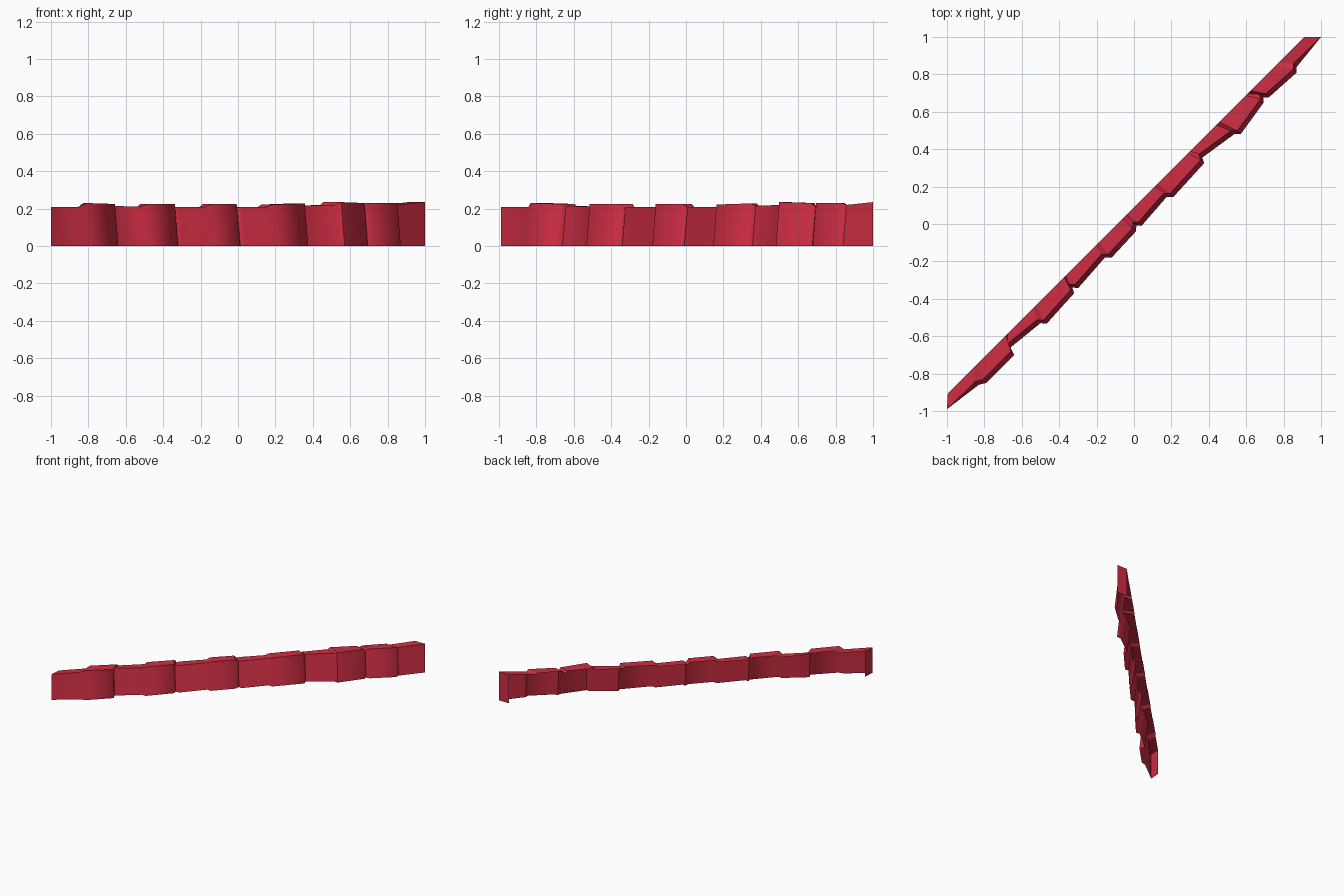
import bpy
import bmesh
from mathutils import Vector

default_cube = bpy.data.objects.get("Cube")
if default_cube:
    bpy.data.objects.remove(default_cube, do_unlink=True)


def make_material(name, color):
    material = bpy.data.materials.new(name)
    material.diffuse_color = color
    material.use_nodes = True
    shader = material.node_tree.nodes.get("Principled BSDF")
    shader.inputs["Base Color"].default_value = color
    shader.inputs["Roughness"].default_value = 0.8
    return material


# Wall foot outline: distance along the diagonal, offset outward, top height, crease
SOFT, CREASE = False, True
outline = [
    (-.995, -.005, .21, SOFT),
    (-.845, .015, .21, SOFT),
    (-.82, .03, .23, SOFT),
    (-.67, .03, .225, SOFT),
    (-.66, 0, .215, CREASE),
    (-.515, .015, .21, SOFT),
    (-.5, .033, .225, SOFT),
    (-.345, .025, .225, SOFT),
    (-.335, .005, .205, CREASE),
    (-.32, .022, .21, SOFT),
    (-.168, .012, .21, SOFT),
    (-.15, .03, .225, SOFT),
    (-.015, .025, .225, SOFT),
    (.003, .01, .205, CREASE),
    (.015, .025, .21, SOFT),
    (.16, .015, .21, SOFT),
    (.178, .033, .222, SOFT),
    (.35, .025, .228, SOFT),
    (.36, .005, .215, CREASE),
    (.508, .028, .22, SOFT),
    (.525, .045, .235, CREASE),
    (.672, .022, .23, SOFT),
    (.683, .008, .21, CREASE),
    (.7, .022, .23, SOFT),
    (.84, .03, .23, SOFT),
    (.855, .015, .22, CREASE),
    (1, 0, .235, SOFT),
]

BACK_OFFSET = -.045   # straight rear rim
LEAN = .018           # how far the face leans back at the top


def diagonal_point(along, out, height):
    """Turn wall coordinates into model space, where the wall runs diagonally."""
    return Vector((along + out, along - out, height))


bm = bmesh.new()
foot, rim, rear = [], [], []
last = len(outline) - 1
for i, (along, out, height, crease) in enumerate(outline):
    lean = 0 if i in (0, last) else LEAN
    foot.append(bm.verts.new(diagonal_point(along, out, 0)))
    rim.append(bm.verts.new(diagonal_point(along, out - lean, height)))
    # The rear rim is slightly shorter so that the ends are cut square to an axis
    rear_along = along * (1 + BACK_OFFSET)
    rear.append(bm.verts.new(diagonal_point(rear_along, BACK_OFFSET, height)))

# Rippled face and flat ledge
for i in range(last):
    face = bm.faces.new((foot[i], foot[i + 1], rim[i + 1], rim[i]))
    face.smooth = True
    bm.faces.new((rim[i], rim[i + 1], rear[i + 1], rear[i]))

# End caps; the wall is an open shell behind and below
for i in (0, last):
    rear_foot = bm.verts.new((rear[i].co.x, rear[i].co.y, 0))
    corners = [foot[i], rim[i], rear[i], rear_foot]
    if i == last:
        corners.reverse()
    bm.faces.new(corners)

# Keep the ledge rim, the ends and the notches crisp
for i, (along, out, height, crease) in enumerate(outline):
    if crease or i in (0, last):
        bm.edges.get((foot[i], rim[i])).smooth = False
    if i < last:
        bm.edges.get((rim[i], rim[i + 1])).smooth = False

mesh = bpy.data.meshes.new("cliff_wall")
bm.to_mesh(mesh)
bm.free()
mesh.materials.append(make_material("crimson_red", (.62, .027, .056, 1)))
wall = bpy.data.objects.new("cliff_wall", mesh)
bpy.context.scene.collection.objects.link(wall)
